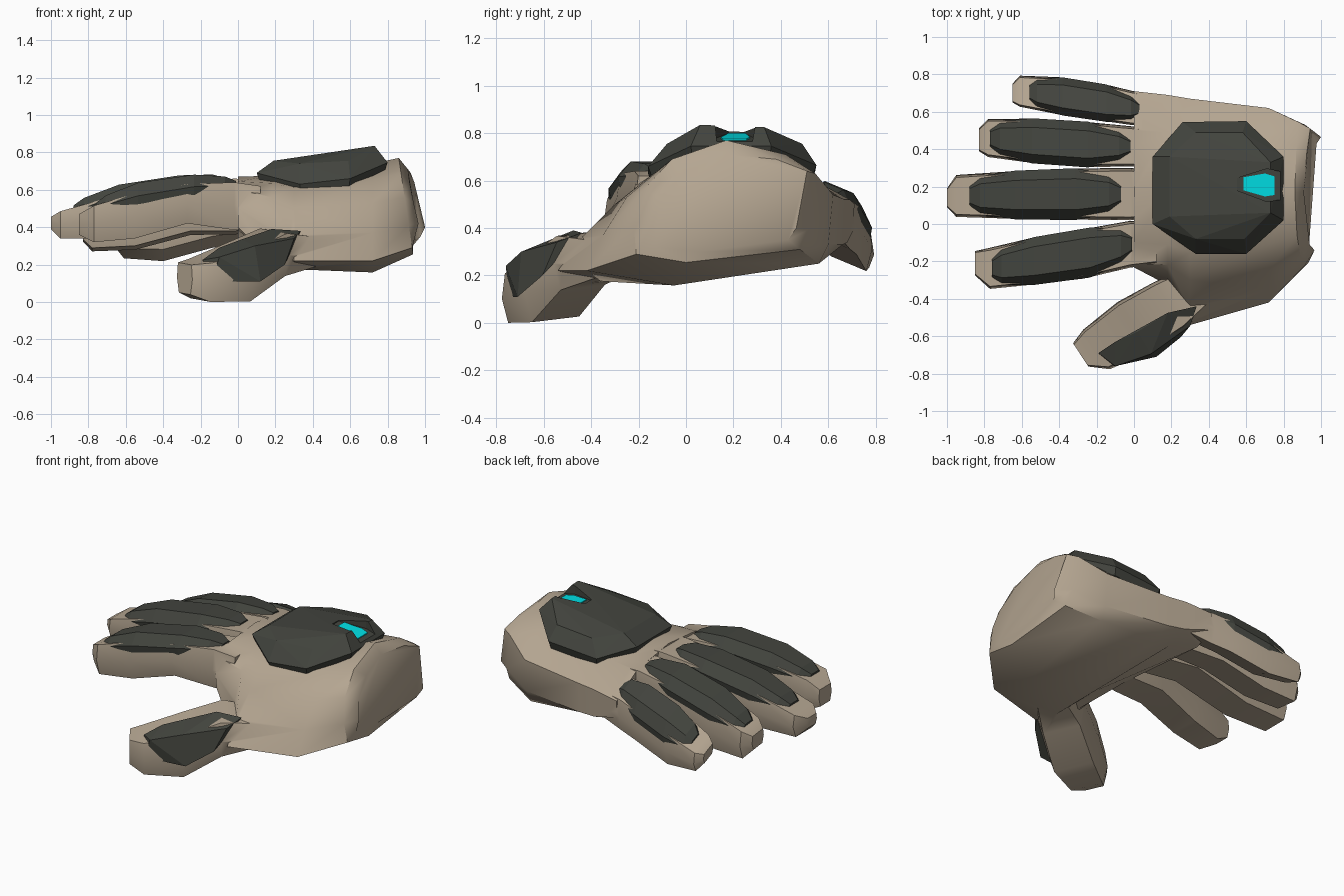
import bpy, bmesh, math
from mathutils import Vector

if "Cube" in bpy.data.objects:
    bpy.data.objects.remove(bpy.data.objects["Cube"])


def material(name, rgb):
    m = bpy.data.materials.new(name)
    m.diffuse_color = (*rgb, 1.0)
    m.use_nodes = True
    m.node_tree.nodes["Principled BSDF"].inputs["Base Color"].default_value = m.diffuse_color
    return m


SKIN = material("tan_skin", (0.46, 0.38, 0.285))
ARMOUR = material("dark_armour", (0.055, 0.058, 0.048))
GLOW = material("cyan_light", (0.0, 0.82, 0.87))


def finish(bm, name, mat):
    bmesh.ops.recalc_face_normals(bm, faces=bm.faces[:])
    me = bpy.data.meshes.new(name)
    bm.to_mesh(me)
    bm.free()
    me.materials.append(mat)
    ob = bpy.data.objects.new(name, me)
    bpy.context.collection.objects.link(ob)
    return ob


def loft(name, rings, mat, closed=True):
    """Skin a row of equal-length rings and cap both ends."""
    bm = bmesh.new()
    vs = [[bm.verts.new(p) for p in r] for r in rings]
    n = len(rings[0])
    for a, b in zip(vs, vs[1:]):
        for i in range(n if closed else n - 1):
            j = (i + 1) % n
            bm.faces.new((a[i], a[j], b[j], b[i]))
    bm.faces.new(vs[0])
    bm.faces.new(vs[-1])
    return finish(bm, name, mat)


def hull(name, points, mat):
    bm = bmesh.new()
    for p in points:
        bm.verts.new(p)
    res = bmesh.ops.convex_hull(bm, input=bm.verts[:])
    junk = {g for g in res["geom_interior"] + res["geom_unused"]
            if isinstance(g, bmesh.types.BMVert)}
    bmesh.ops.delete(bm, geom=list(junk), context='VERTS')
    return finish(bm, name, mat)


# Palm: cross-sections (y, z) from the thumb edge over the back and underneath
palm = {
    0.0: [(-.22, .40), (-.232, .50), (-.21, .60), (-.10, .645), (.18, .67),
          (.50, .62), (.71, .50), (.705, .39), (.58, .33), (-.08, .385)],
    0.18: [(-.33, .22), (-.29, .40), (-.22, .56), (-.11, .635), (.18, .675),
           (.49, .63), (.69, .52), (.68, .34), (.56, .29), (-.12, .28)],
    0.30: [(-.54, .22), (-.44, .36), (-.30, .50), (-.15, .61), (.18, .68),
           (.48, .635), (.67, .52), (.66, .33), (.55, .28), (-.35, .175)],
    0.72: [(-.42, .22), (-.35, .37), (-.25, .53), (-.11, .65), (.18, .74),
           (.47, .67), (.62, .54), (.60, .33), (.56, .25), (-.05, .158)],
    0.90: [(-.21, .29), (-.22, .41), (-.18, .56), (-.06, .69), (.17, .77),
           (.42, .71), (.545, .63), (.53, .40), (.48, .31), (0, .255)],
    1.0: [(-.13, .32), (-.14, .42), (-.11, .53), (0, .64), (.17, .71),
          (.38, .69), (.51, .64), (.465, .40), (.43, .35), (.05, .30)],
}
rings = []
for x, sec in palm.items():
    ring = []
    for y, z in sec:
        dx = 0.0
        if x > 0.95:                          # slanted wrist end
            dx = -.25 * max(z - .4, 0) - .45 * max(.4 - z, 0) + .05 * (y - .46)
        elif x > 0.8:
            dx = -.15 * (z - .5)
        ring.append((x + dx, y, z))
    rings.append(ring)
hand = loft("hand", rings, SKIN)
flesh = []

# Fingers: stations (x, y, top, bottom, half width), sideways roll, plate range
fingers = {
    "index": ([(.12, -.10, .62, .40, .115), (-.02, -.108, .64, .385, .125),
               (-.27, -.16, .63, .42, .132), (-.55, -.20, .58, .34, .125),
               (-.77, -.237, .515, .32, .11), (-.85, -.21, .47, .36, .065)],
              0.0, (-.76, -.01)),
    "middle": ([(.12, .16, .65, .42, .125), (-.02, .16, .66, .40, .14),
                (-.27, .16, .635, .43, .137), (-.65, .155, .57, .34, .127),
                (-.95, .15, .485, .34, .112), (-1.0, .14, .455, .39, .05)],
               0.0, (-.88, -.07)),
    "ring": ([(.12, .41, .625, .39, .10), (-.02, .415, .635, .37, .108),
              (-.25, .425, .61, .37, .12), (-.55, .445, .54, .29, .118),
              (-.78, .46, .46, .28, .102), (-.83, .45, .42, .33, .06)],
             -0.12, (-.77, -.02)),
    "little": ([(.12, .60, .55, .37, .085), (-.02, .622, .545, .34, .092),
                (-.14, .645, .525, .32, .098), (-.40, .685, .455, .25, .10),
                (-.61, .71, .385, .26, .083), (-.65, .70, .36, .30, .05)],
               -0.42, (-.56, .03)),
}
PROFILE = [(-.88, 1), (.88, 1), (1, .5), (.75, 0), (-.75, 0), (-1, .5)]
# Armour outline along a finger: (position, width factor, lift)
PLATE = [(0, .55, .2), (.07, .88, .65), (.3, 1.02, 1), (.7, 1.02, .9),
         (.92, .75, .6), (1, .4, .15)]


def sample(stations, x):
    for a, b in zip(stations, stations[1:]):
        if x >= b[0]:
            t = (x - a[0]) / (b[0] - a[0])
            return [p + (q - p) * t for p, q in zip(a, b)]
    return stations[-1]


for name, (stations, roll, (x0, x1)) in fingers.items():
    flesh.append(loft(name + "_finger", [
        [(x, y + u * w, lo + v * (hi - lo) + roll * u * w) for u, v in PROFILE]
        for x, y, hi, lo, w in stations], SKIN))
    rings = []
    for t, wf, lift in PLATE:
        x, y, hi, lo, w = sample(stations, x0 + (x1 - x0) * t)
        w *= wf
        shape = [(-.93, -.06), (-1, -.015), (-.6, .055 * lift),
                 (.6, .055 * lift), (1, -.015), (.93, -.06)]
        rings.append([(x, y + u * w, hi + dz + roll * u * w) for u, dz in shape])
    loft(name + "_finger_plate", rings, ARMOUR, closed=False)

# Thumb: stations (x, y, z, half width, half height), set across its own axis
thumb = [(.42, -.28, .28, .10, .07), (.19, -.435, .265, .15, .115),
         (0, -.55, .155, .16, .14), (-.20, -.67, .115, .128, .105),
         (-.285, -.70, .125, .075, .08)]
across = Vector((-.55, .83, 0))
flesh.append(loft("thumb", [
    [Vector((x, y, z + h * (2 * v - 1) + .1 * u * w)) + across * (u * w)
     for u, v in PROFILE] for x, y, z, w, h in thumb], SKIN))

# Weld fingers and thumb into the palm as one skin
bpy.context.view_layer.objects.active = hand
for part in flesh:
    mod = hand.modifiers.new("weld", 'BOOLEAN')
    mod.operation = 'UNION'
    mod.solver = 'EXACT'
    mod.object = part
    bpy.ops.object.modifier_apply(modifier=mod.name)
    bpy.data.objects.remove(part)
bpy.ops.object.select_all(action='DESELECT')
hand.select_set(True)
bpy.ops.object.shade_smooth_by_angle(angle=math.radians(38))

hull("thumb_plate",
     [(-.10, -.76, .24), (.09, -.695, .30), (.30, -.545, .34), (.335, -.44, .38),
      (-.19, -.69, .225), (-.10, -.63, .29), (.02, -.575, .335), (.18, -.475, .39),
      (-.14, -.745, .11), (.12, -.71, .11), (.25, -.605, .20)], ARMOUR)

# Domed octagonal plate on the back of the hand
rim = [(.10, 0, .69), (.10, .36, .69), (.26, .545, .64), (.60, .55, .665),
       (.80, .36, .745), (.80, .02, .745), (.60, -.16, .66), (.33, -.16, .63)]
crown = [(.19, .04, .755), (.19, .36, .755), (.33, .49, .735), (.58, .49, .755),
         (.73, .33, .825), (.73, .06, .835), (.59, -.08, .755), (.33, -.08, .74)]
base = [(.45 + (x - .45) * .95, .2 + (y - .2) * .95, z - .05) for x, y, z in rim]
back_plate = hull("back_plate", rim + crown + base, ARMOUR)


def slab(name, outline, low, high, mat):
    """Prism between two height functions of x."""
    return loft(name, [[(x, y, f(x)) for x, y in outline] for f in (low, high)], mat)


def floor(x):
    return .80 - .15 * (x - .55)


# Recess cut into the back plate, with a glowing window on its floor
cutter = slab("recess_cutter",
              [(.55, .18), (.55, .245), (.71, .295), (.785, .28), (.785, .13),
               (.71, .12)], floor, lambda x: 1.0, ARMOUR)
cutter.hide_render = True
cutter.hide_viewport = True
cut = back_plate.modifiers.new("recess", 'BOOLEAN')
cut.operation = 'DIFFERENCE'
cut.solver = 'EXACT'
cut.object = cutter
slab("light_window",
     [(.585, .18), (.585, .25), (.70, .27), (.75, .255), (.75, .155), (.70, .147)],
     lambda x: floor(x) - .002, lambda x: floor(x) + .006, GLOW)
